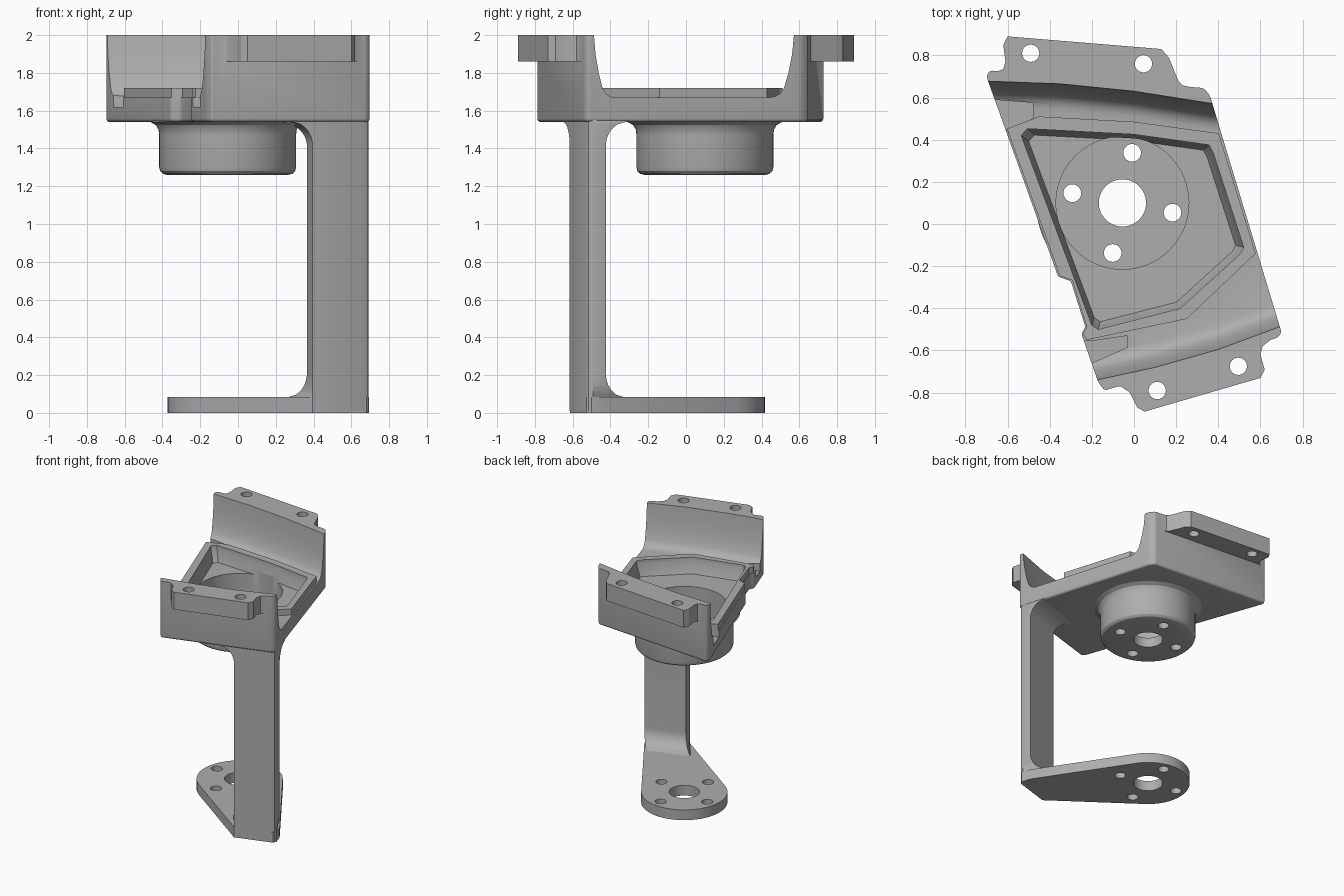
import bpy, bmesh, math
from mathutils import Vector, geometry

cube = bpy.data.objects.get("Cube")
if cube:
    bpy.data.objects.remove(cube, do_unlink=True)

grey = bpy.data.materials.new("machined grey")
grey.use_nodes = True
grey.diffuse_color = (0.42, 0.42, 0.42, 1)
grey.node_tree.nodes["Principled BSDF"].inputs["Base Color"].default_value = grey.diffuse_color

CENTRE = Vector((-0.055, 0.10))


def finish(name, bm):
    bmesh.ops.recalc_face_normals(bm, faces=bm.faces)
    mesh = bpy.data.meshes.new(name)
    bm.to_mesh(mesh)
    bm.free()
    mesh.materials.append(grey)
    ob = bpy.data.objects.new(name, mesh)
    bpy.context.collection.objects.link(ob)
    return ob


def loft(name, sections, corner=0, bottom=0):
    """Skin a stack of (z, outline) sections, then round corners and bottom edge."""
    bm = bmesh.new()
    rings = [[bm.verts.new((p[0], p[1], z)) for p in pts] for z, pts in sections]
    n = len(rings[0])
    for a, b in zip(rings, rings[1:]):
        for i in range(n):
            j = (i + 1) % n
            bm.faces.new((a[i], a[j], b[j], b[i]))
    bm.faces.new(rings[0])
    bm.faces.new(rings[-1])
    bmesh.ops.recalc_face_normals(bm, faces=bm.faces)
    if corner:
        upright = [e for e in bm.edges if abs(e.verts[0].co.z - e.verts[1].co.z) > 0.01]
        bmesh.ops.bevel(bm, geom=upright, offset=corner, segments=4, profile=0.5,
                        affect='EDGES', clamp_overlap=True)
    if bottom:
        z0 = sections[0][0]
        low = [e for e in bm.edges if all(abs(v.co.z - z0) < 1e-4 for v in e.verts)]
        bmesh.ops.bevel(bm, geom=low, offset=bottom, segments=4, profile=0.5,
                        affect='EDGES', clamp_overlap=True)
    return finish(name, bm)


def prism(name, pts, z0, z1, corner=0, bottom=0):
    return loft(name, [(z0, pts), (z1, pts)], corner, bottom)


def circle(c, r, n=48):
    return [(c[0] + r * math.cos(math.tau * i / n),
             c[1] + r * math.sin(math.tau * i / n)) for i in range(n)]


def combine(target, other, operation):
    mod = target.modifiers.new("cut", 'BOOLEAN')
    mod.object, mod.operation, mod.solver = other, operation, 'EXACT'
    bpy.context.view_layer.objects.active = target
    bpy.ops.object.modifier_apply(modifier=mod.name)
    bpy.data.objects.remove(other, do_unlink=True)


def smooth(ob):
    bpy.ops.object.select_all(action='DESELECT')
    ob.select_set(True)
    bpy.context.view_layer.objects.active = ob
    bpy.ops.object.shade_smooth_by_angle(angle=math.radians(30))


def bolt_holes(target, z0, z1):
    # centre bore and four bolt holes on a turned square
    combine(target, prism("bore", circle(CENTRE, 0.112), z0, z1), 'DIFFERENCE')
    for k in range(4):
        a = math.radians(79 + 90 * k)
        c = CENTRE + 0.242 * Vector((math.cos(a), math.sin(a)))
        combine(target, prism("bolt", circle(c, 0.042, 24), z0, z1), 'DIFFERENCE')


# cradle block
outline = [(-.70, .70), (-.685, .728), (.33, .645), (.36, .61), (.70, -.515), (.68, -.54),
           (-.14, -.79), (-.17, -.75), (-.25, -.52), (-.23, -.49), (-.30, -.27), (-.36, -.25)]
cradle = prism("cradle", outline, 1.54, 2.0, corner=0.012, bottom=0.025)

# curved trough between the two walls
front = [(-.9, -.84), (-.2, -.745), (.1, -.68), (.4, -.595), (.9, -.41)]
back = [(.9, .48), (.38, .57), (0, .63), (-.35, .665), (-.9, .685)]
wall = [(1.67, .12), (1.675, .095), (1.69, .07), (1.72, .05), (1.8, .028), (1.9, .009), (2.0, 0), (2.05, 0)]
trough = loft("trough", [(z, [(x, y + w) for x, y in front] + [(x, y - w) for x, y in back])
                         for z, w in wall])
combine(cradle, trough, 'DIFFERENCE')
for pts in ([(-.62, .44), (-.48, .50), (-.48, .575), (-.8, .60), (-.8, .44)],
            [(-.4, -.56), (-.2, -.555), (-.03, -.53), (-.03, -.585), (-.2, -.66), (-.4, -.7)]):
    combine(cradle, prism("corner_relief", pts, 1.62, 1.72), 'DIFFERENCE')

# raised tray with sloped pocket
rim = [(-.603, .452), (-.45, .51), (0, .485), (.402, .43), (.577, -.14), (.25, -.45),
       (-.225, -.55), (-.242, -.52), (-.224, -.49), (-.293, -.267), (-.352, -.247)]
combine(cradle, prism("tray_rim", rim, 1.6, 1.72), 'UNION')

# turned boss below the cradle, with a flared root
profile = [(.32, 1.26), (.343, 1.266), (.357, 1.28), (.362, 1.3), (.362, 1.47),
           (.366, 1.5), (.379, 1.523), (.41, 1.541), (.36, 1.58)]
boss = loft("boss", [(z, circle(CENTRE, r, 64)) for r, z in profile])
combine(cradle, boss, 'UNION')

pocket = [(-.535, .42), (-.505, .452), (0, .425), (.355, .375), (.375, .34), (.52, -.11),
          (.505, -.14), (.22, -.40), (-.17, -.50), (-.20, -.48)]
mid = Vector((-.03, .02))
floor = [mid + (Vector(p) - mid) * 0.93 for p in pocket]
combine(cradle, loft("pocket", [(1.6, floor), (1.69, pocket), (1.8, pocket)]), 'DIFFERENCE')
combine(cradle, prism("boss_recess", circle(CENTRE, .315, 64), 1.34, 1.63), 'DIFFERENCE')

# bolting flanges at the top of each wall
flanges = [([(-.66, .70), (-.66, .72), (-.62, .735), (-.61, .77), (-.62, .85), (-.60, .89),
             (.13, .83), (.165, .79), (.21, .68), (.23, .658), (.29, .645), (.29, .61)],
            [(-.49, .81), (.045, .76)]),
           ([(-.10, -.75), (-.10, -.77), (-.06, -.772), (-.02, -.80), (.015, -.87), (.05, -.89),
             (.60, -.73), (.62, -.69), (.60, -.62), (.61, -.58), (.65, -.548), (.64, -.53),
             (.3, -.637)],
            [(.11, -.79), (.495, -.675)])]
for pts, holes in flanges:
    combine(cradle, prism("flange", pts, 1.86, 2.0), 'UNION')
    for c in holes:
        combine(cradle, prism("bolt", circle(c, .041, 24), 1.8, 2.1), 'DIFFERENCE')
bolt_holes(cradle, 1.2, 1.5)
smooth(cradle)

# upright column, flared into the cradle and the foot
corner = Vector((.70, -.52))
u = Vector((-.956, -.293))
v = Vector((-.293, .956))


def section(left_out, left_in, right_in, depth):
    flat = [(.035, -.002), (.01, .008), (0, .03), (right_in, depth), (left_in, depth), (left_out, -.002)]
    return [corner + u * a + v * b for a, b in flat]


def flare(t, r=.13):
    return r - math.sqrt(max(r * r - (t * r) ** 2, 0))


levels = [(0.01, section(.32, .40, .06, .23))]
for i in range(8, -1, -1):
    e = flare(i / 8)
    levels.append((.21 - .13 * i / 8, section(.32, .32 + .6 * e, .45 * e, .1 + e)))
for i in range(9):
    e = flare(i / 8)
    levels.append((1.415 + .13 * i / 8, section(.32 + e, .32 + e, 0, .1 + e)))
levels += [(1.56, section(.45, .45, .01, .2)), (1.64, section(.33, .33, .01, .1))]
column = loft("column", levels)
smooth(column)

# foot plate: disc drawn out to the base of the column
ends = [corner + u * .02, corner + v * .02, corner + v * .1, corner + u * .32]
points = [Vector(p) for p in circle(CENTRE, .317, 64)] + ends
hull = [points[i] for i in geometry.convex_hull_2d(points)]
foot = prism("foot_plate", hull, 0, .083)
bolt_holes(foot, -.1, .2)
smooth(foot)
